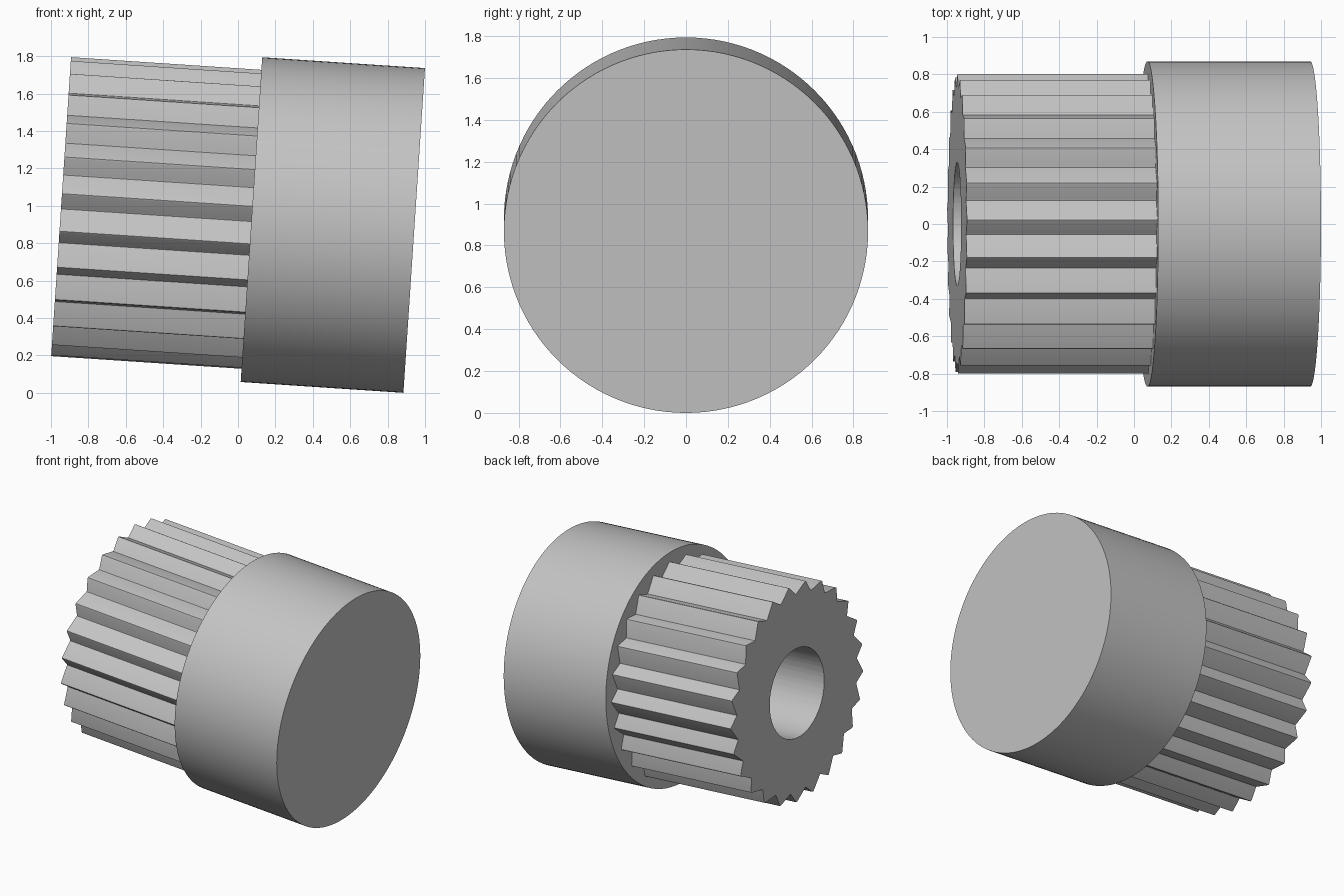
import bpy, bmesh
from math import radians, sin, cos

cube = bpy.data.objects.get("Cube")
if cube:
    bpy.data.objects.remove(cube, do_unlink=True)

TILT = radians(3.8)
ORIGIN = (0.942, 0, 0.868)      # centre of the closed end
CAP_LENGTH, CAP_RADIUS = 0.872, 0.87
TOTAL_LENGTH = 1.892
TEETH, FIRST_TIP = 25, 5.1
BORE_RADIUS = 0.33

grey = bpy.data.materials.new("plain grey")
grey.use_nodes = True
grey.diffuse_color = (0.55, 0.55, 0.55, 1)
grey.node_tree.nodes["Principled BSDF"].inputs["Base Color"].default_value = grey.diffuse_color


def ring(x, profile):
    """Points around the local x axis from (degrees, radius) pairs."""
    return [(x, -r * cos(radians(a)), r * sin(radians(a))) for a, r in profile]


def loft(name, rings, close_ends):
    """Skin consecutive rings; either cap the ends or join last to first."""
    bm = bmesh.new()
    loops = [[bm.verts.new(p) for p in points] for points in rings]
    n = len(loops[0])
    pairs = list(zip(loops, loops[1:]))
    if close_ends:
        bm.faces.new(loops[0])
        bm.faces.new(loops[-1])
    else:
        pairs.append((loops[-1], loops[0]))
    for a, b in pairs:
        for i in range(n):
            j = (i + 1) % n
            bm.faces.new((a[i], a[j], b[j], b[i]))
    bmesh.ops.recalc_face_normals(bm, faces=bm.faces)
    mesh = bpy.data.meshes.new(name)
    bm.to_mesh(mesh)
    bm.free()
    mesh.materials.append(grey)
    obj = bpy.data.objects.new(name, mesh)
    bpy.context.collection.objects.link(obj)
    obj.location = ORIGIN
    obj.rotation_euler.y = TILT
    bpy.ops.object.select_all(action="DESELECT")
    obj.select_set(True)
    bpy.context.view_layer.objects.active = obj
    bpy.ops.object.shade_smooth_by_angle(angle=radians(32))
    return obj


# Plain round collar with a closed end
circle = [(i * 3, CAP_RADIUS) for i in range(120)]
loft("collar", [ring(-CAP_LENGTH, circle), ring(0, circle)], True)

# Slanted teeth with slightly rounded valleys and tips
tooth = [(-6.5, 0.733), (-5.9, 0.729), (-5.3, 0.733),
         (-0.6, 0.799), (0, 0.803), (0.6, 0.799)]
outline = [(FIRST_TIP + k * 360 / TEETH + a, r) for k in range(TEETH) for a, r in tooth]

# Toothed shaft with a round bore running down to the collar
bore = [(a, BORE_RADIUS) for a, r in outline]
loft("toothed_shaft", [ring(-CAP_LENGTH, outline), ring(-TOTAL_LENGTH, outline),
                       ring(-TOTAL_LENGTH, bore), ring(-CAP_LENGTH, bore)], False)
